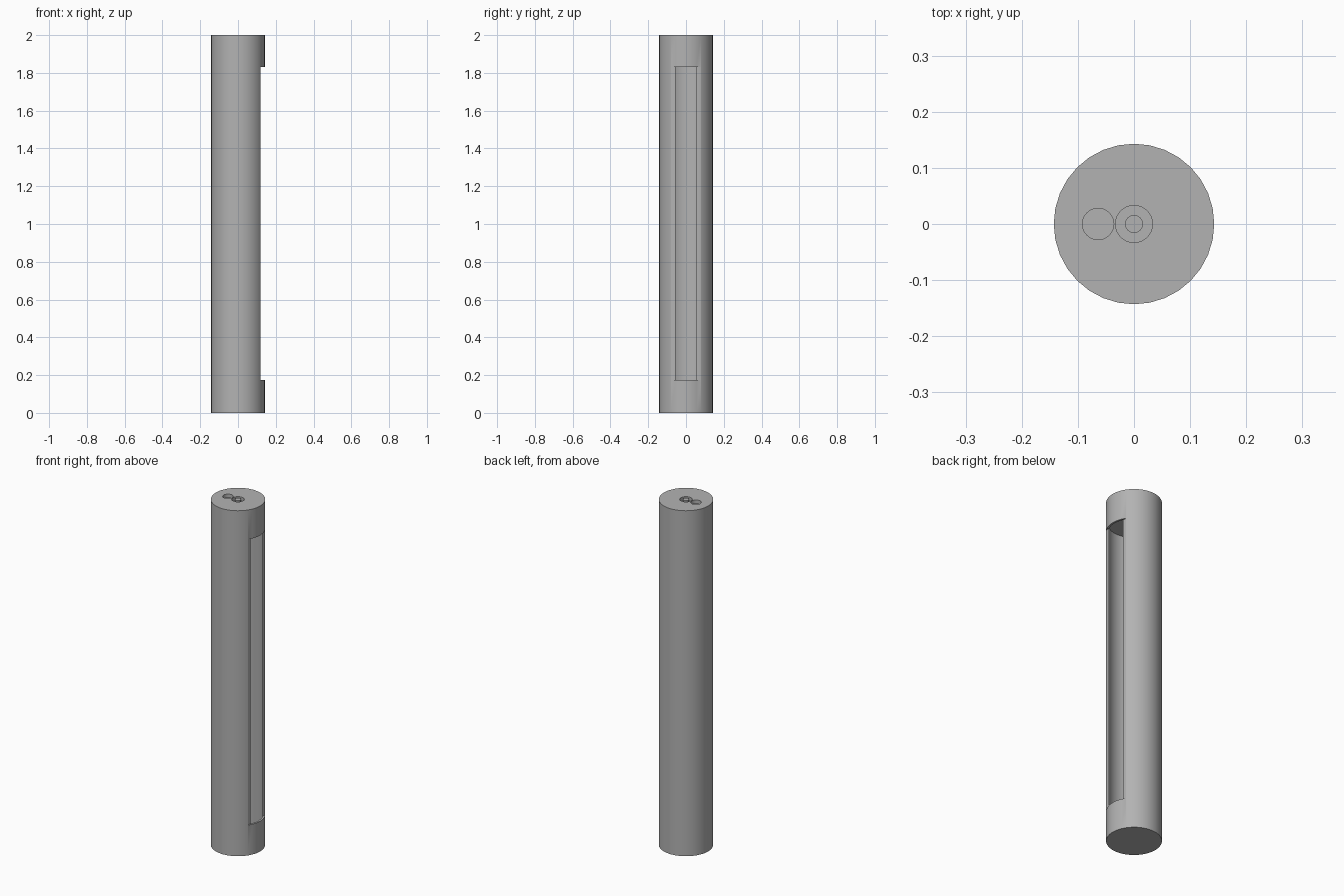
import bpy
import math

RADIUS, HEIGHT = 0.143, 2.0
INNER = 0.132              # inner radius of the hollow tube

cube = bpy.data.objects.get("Cube")
if cube:
    bpy.data.objects.remove(cube, do_unlink=True)

grey = bpy.data.materials.new("plain grey")
grey.use_nodes = True
colour = (0.45, 0.45, 0.45, 1)
grey.diffuse_color = colour
grey.node_tree.nodes["Principled BSDF"].inputs["Base Color"].default_value = colour


def cylinder(name, radius, bottom, top, x=0, sides=32):
    bpy.ops.mesh.primitive_cylinder_add(vertices=sides, radius=radius, depth=top - bottom,
                                        location=(x, 0, (top + bottom) / 2))
    obj = bpy.context.object
    obj.name = name
    obj.data.materials.append(grey)
    return obj


def box(name, low, high):
    centre = [(a + b) / 2 for a, b in zip(low, high)]
    bpy.ops.mesh.primitive_cube_add(size=1, location=centre)
    obj = bpy.context.object
    obj.name = name
    obj.scale = [b - a for a, b in zip(low, high)]
    obj.data.materials.append(grey)
    return obj


def cut(target, cutter):
    mod = target.modifiers.new("cut", 'BOOLEAN')
    mod.operation = 'DIFFERENCE'
    mod.solver = 'EXACT'
    mod.object = cutter
    bpy.context.view_layer.objects.active = target
    bpy.ops.object.modifier_apply(modifier=mod.name)
    bpy.data.objects.remove(cutter, do_unlink=True)


def smooth(obj):
    bpy.ops.object.select_all(action='DESELECT')
    obj.select_set(True)
    bpy.context.view_layer.objects.active = obj
    bpy.ops.object.shade_smooth_by_angle(angle=math.radians(30))


# Hollow tube with a long window sliced from its left side
tube = cylinder("tube_body", RADIUS, 0, HEIGHT)
cut(tube, cylinder("cavity_cutter", INNER, 0.06, 1.87))
cut(tube, box("window_cutter", (0.119, -0.2, 0.175), (0.3, 0.2, 1.83)))

# Two round sockets in the top cap
cut(tube, cylinder("button_socket_cutter", 0.028, 1.98, 2.1, x=-0.064))
cut(tube, cylinder("centre_socket_cutter", 0.033, 1.98, 2.1))
smooth(tube)

# Pin in the centre socket
pin = cylinder("centre_pin", 0.016, 1.975, HEIGHT)
smooth(pin)
